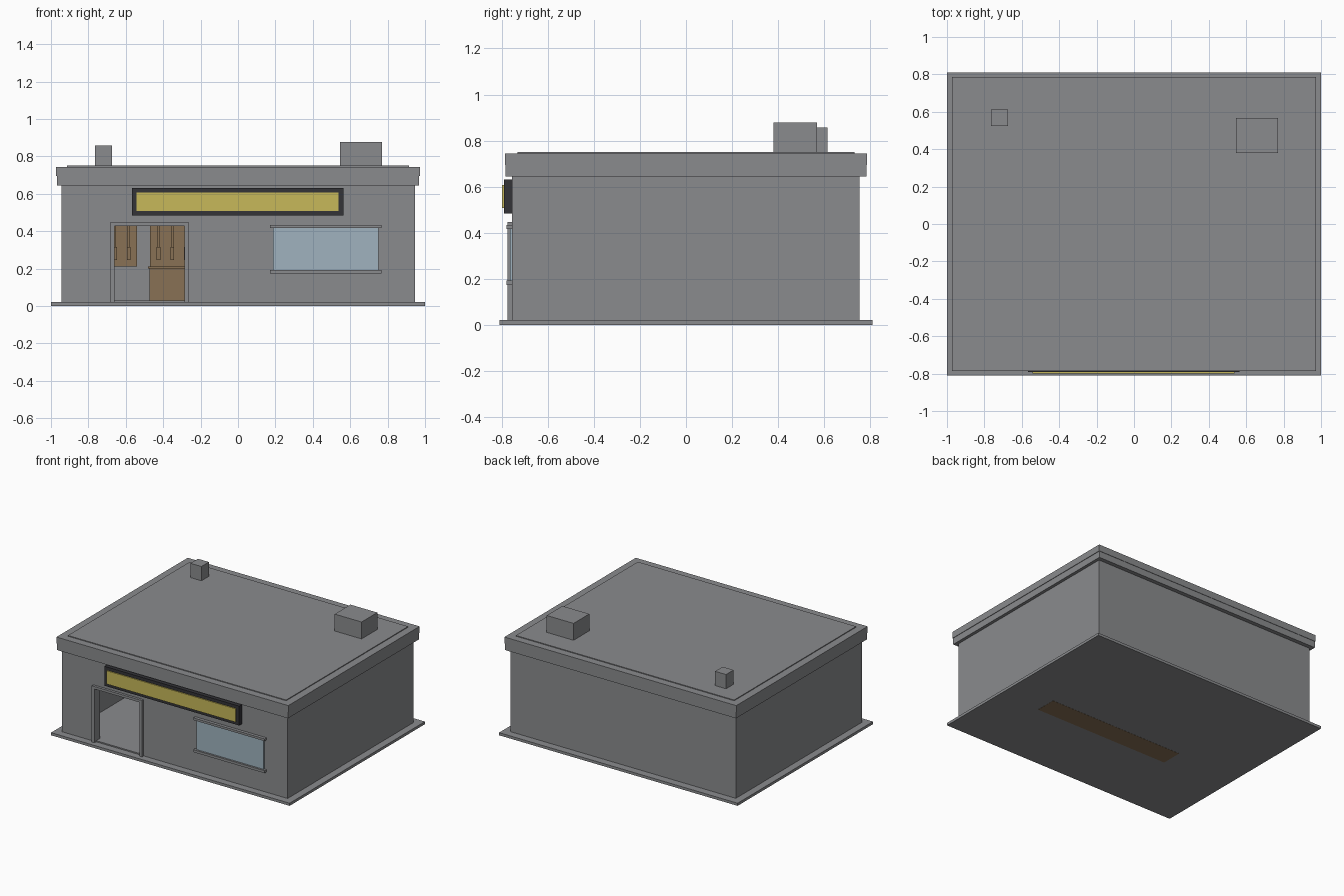
import bpy, bmesh

if "Cube" in bpy.data.objects:
    bpy.data.objects.remove(bpy.data.objects["Cube"])


def material(name, rgb):
    m = bpy.data.materials.new(name)
    m.diffuse_color = (*rgb, 1)
    m.use_nodes = True
    m.node_tree.nodes["Principled BSDF"].inputs["Base Color"].default_value = m.diffuse_color
    return m


GREY = material("concrete grey", (0.255, 0.26, 0.27))
DARK = material("sign frame black", (0.033, 0.033, 0.039))
YELLOW = material("sign yellow", (0.57, 0.48, 0.10))
GLASS = material("window blue", (0.35, 0.45, 0.52))
WOOD = material("bar wood", (0.25, 0.165, 0.09))


def box(name, x, y, z, mat):
    """Box from (min, max) ranges on each axis."""
    bm = bmesh.new()
    bmesh.ops.create_cube(bm, size=1)
    for v in bm.verts:
        v.co = [r[0] if c < 0 else r[1] for c, r in zip(v.co, (x, y, z))]
    me = bpy.data.meshes.new(name)
    bm.to_mesh(me)
    bm.free()
    me.materials.append(mat)
    ob = bpy.data.objects.new(name, me)
    bpy.context.collection.objects.link(ob)
    return ob


def cut(target, name, x, y, z):
    cutter = box(name, x, y, z, GREY)
    cutter.hide_render = True
    cutter.hide_viewport = True
    cutter.display_type = 'WIRE'
    mod = target.modifiers.new(name, 'BOOLEAN')
    mod.operation = 'DIFFERENCE'
    mod.solver = 'EXACT'
    mod.object = cutter


# Ground slab and hollow walls with an open doorway
box("base_slab", (-1, 1), (-0.81, 0.81), (0.001, 0.021), GREY)
walls = box("walls", (-0.945, 0.945), (-0.755, 0.752), (0.02, 0.65), GREY)
cut(walls, "room_cutter", (-0.9, 0.9), (-0.71, 0.71), (0.03, 0.64))
cut(walls, "door_cutter", (-0.66, -0.285), (-0.9, -0.6), (0.03, 0.428))

# Stepped cornice and roof
box("cornice_lower", (-0.968, 0.968), (-0.783, 0.783), (0.645, 0.694), GREY)
box("cornice_upper", (-0.972, 0.972), (-0.786, 0.786), (0.694, 0.744), GREY)
box("roof_deck", (-0.915, 0.915), (-0.73, 0.73), (0.74, 0.75), GREY)
box("roof_unit", (0.545, 0.77), (0.38, 0.568), (0.74, 0.878), GREY)
box("chimney", (-0.765, -0.673), (0.523, 0.613), (0.74, 0.858), GREY)

# Door frame
for side, x in (("left", (-0.685, -0.66)), ("right", (-0.285, -0.262))):
    box("door_jamb_" + side, x, (-0.774, -0.75), (0.02, 0.447), GREY)
box("door_lintel", (-0.66, -0.285), (-0.774, -0.75), (0.428, 0.447), GREY)

# Window with top and bottom ledges
box("window_pane", (0.187, 0.75), (-0.764, -0.755), (0.192, 0.418), GLASS)
box("window_sill", (0.17, 0.768), (-0.778, -0.75), (0.174, 0.193), GREY)
box("window_head", (0.17, 0.768), (-0.778, -0.75), (0.417, 0.434), GREY)

# Sign board
box("sign_frame", (-0.567, 0.563), (-0.79, -0.755), (0.485, 0.632), DARK)
box("sign_panel", (-0.543, 0.538), (-0.798, -0.789), (0.507, 0.608), YELLOW)

# Bar counter
box("counter_base", (-0.472, 0.66), (-0.24, -0.08), (0, 0.2), WOOD)
box("counter_top", (-0.482, 0.67), (-0.255, -0.065), (0.2, 0.212), WOOD)

# Hanging cabinets on the back wall, each with handles and door strips
for i in range(4):
    x0 = -0.85 + 0.38 * i
    box(f"wall_cabinet_{i}", (x0, x0 + 0.31), (0.62, 0.71), (0.212, 0.5), WOOD)
    for j in range(4):
        hx = x0 + 0.045 + 0.0735 * j
        box(f"cabinet_handle_{i}_{j}", (hx - 0.01, hx + 0.01),
            (0.6, 0.62), (0.246, 0.315), WOOD)
        box(f"cabinet_strip_{i}_{j}", (hx - 0.006, hx + 0.006),
            (0.61, 0.62), (0.315, 0.48), WOOD)
